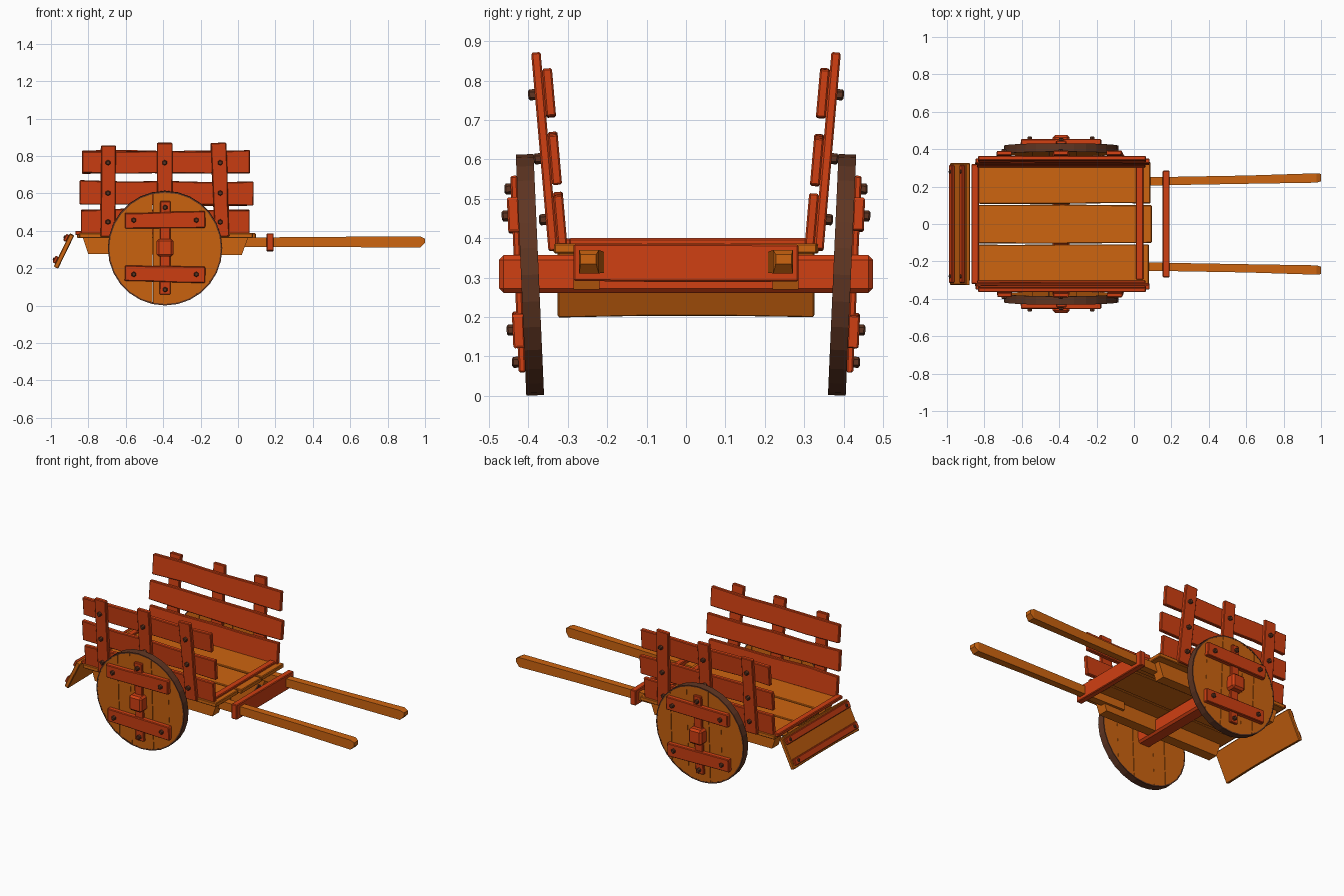
import bpy, bmesh, math, random
from mathutils import Matrix, Vector

if "Cube" in bpy.data.objects:
    bpy.data.objects.remove(bpy.data.objects["Cube"])

random.seed(4)


def material(name, rgb):
    m = bpy.data.materials.new(name)
    m.diffuse_color = (*rgb, 1)
    m.use_nodes = True
    m.node_tree.nodes["Principled BSDF"].inputs["Base Color"].default_value = m.diffuse_color
    return m


ORANGE = material("orange wood", (0.61, 0.128, 0.005))
RED = material("red wood", (0.63, 0.05, 0.006))
BROWN = material("dark brown", (0.115, 0.036, 0.016))
I = Matrix.Identity(4)


def finish(name, bm, mats, frame=I):
    bmesh.ops.transform(bm, matrix=frame, verts=bm.verts)
    bmesh.ops.recalc_face_normals(bm, faces=bm.faces)
    me = bpy.data.meshes.new(name)
    bm.to_mesh(me)
    bm.free()
    for m in mats:
        me.materials.append(m)
    ob = bpy.data.objects.new(name, me)
    bpy.context.collection.objects.link(ob)
    return ob


def box(name, size, loc, mat, frame=I, turn=0, axis='Y', cuts=0, wobble=0.0, bevel=0.004):
    """Block of wood; long boards can be cut crosswise and wobbled for a hand-hewn look."""
    bm = bmesh.new()
    bmesh.ops.create_cube(bm, size=1)
    bmesh.ops.scale(bm, vec=size, verts=bm.verts)
    long = max(range(3), key=lambda i: size[i])
    if bevel:
        edges = [e for e in bm.edges]
        bmesh.ops.bevel(bm, geom=edges, offset=bevel, segments=1, affect='EDGES')
    for k in range(1, cuts + 1):
        co, no = Vector(), Vector()
        co[long] = size[long] * (k / (cuts + 1) - 0.5)
        no[long] = 1
        bmesh.ops.bisect_plane(bm, geom=bm.verts[:] + bm.edges[:] + bm.faces[:],
                               plane_co=co, plane_no=no)
    if wobble:
        shift = {}
        wide = max((i for i in range(3) if i != long), key=lambda i: size[i])
        for v in bm.verts:
            key = (round(v.co[long] / size[long] * (cuts + 1)), v.co[wide] > 0)
            v.co[wide] += shift.setdefault(key, random.uniform(-wobble, wobble))
    local = Matrix.Translation(loc) @ Matrix.Rotation(math.radians(turn), 4, axis)
    return finish(name, bm, [mat], frame @ local)


def prism(name, pts, y, width, mat):
    """Side profile (x, z) extruded across y."""
    bm = bmesh.new()
    f = bm.faces.new([bm.verts.new((px, y - width / 2, pz)) for px, pz in pts])
    r = bmesh.ops.extrude_face_region(bm, geom=[f])
    vs = [g for g in r['geom'] if isinstance(g, bmesh.types.BMVert)]
    bmesh.ops.translate(bm, vec=(0, width, 0), verts=vs)
    return finish(name, bm, [mat])


def bolt(name, loc, frame, axis='X', radius=0.014, depth=0.03):
    bm = bmesh.new()
    bmesh.ops.create_cone(bm, cap_ends=True, segments=6, radius1=radius, radius2=radius, depth=depth)
    bmesh.ops.bevel(bm, geom=[e for e in bm.edges if abs(e.verts[0].co.z - e.verts[1].co.z) < 1e-4],
                    offset=0.004, segments=1, affect='EDGES')
    rot = Matrix.Rotation(math.pi / 2, 4, axis)
    return finish(name, bm, [BROWN], frame @ Matrix.Translation(loc) @ rot)


def wheel(name, frame, r=0.306, t=0.045):
    # iron tyre ring
    bm = bmesh.new()
    n = 28
    rings = [[bm.verts.new((rr * math.cos(a), yy, rr * math.sin(a)))
              for rr, yy in ((r, -t / 2), (r, t / 2), (r - 0.008, t / 2), (r - 0.008, -t / 2))]
             for a in (2 * math.pi * i / n for i in range(n))]
    for i in range(n):
        a, b = rings[i], rings[(i + 1) % n]
        for k in range(4):
            bm.faces.new((a[k], b[k], b[(k + 1) % 4], a[(k + 1) % 4]))
    finish(name + "_tyre", bm, [BROWN], frame)
    # vertical slats sliced from a disc
    edges = [-0.31, -0.15, -0.065, 0.085, 0.2, 0.31]
    for j in range(5):
        bm = bmesh.new()
        bmesh.ops.create_cone(bm, cap_ends=True, segments=n, radius1=r - 0.006, radius2=r - 0.006,
                              depth=t - 0.001 - 0.003 * (j % 2),
                              matrix=Matrix.Rotation(math.pi / 2, 4, 'X'))
        for x, sgn in ((edges[j] + 0.001, -1), (edges[j + 1] - 0.001, 1)):
            r_ = bmesh.ops.bisect_plane(bm, geom=bm.verts[:] + bm.edges[:] + bm.faces[:],
                                        plane_co=(x, 0, 0), plane_no=(sgn, 0, 0), clear_outer=True)
            cut = [g for g in r_['geom_cut'] if isinstance(g, bmesh.types.BMEdge)]
            if cut:
                bmesh.ops.holes_fill(bm, edges=cut)
        finish(f"{name}_slat_{j}", bm, [ORANGE], frame)


# bed planks, cross battens and axle
for i, (y, w, x0, x1) in enumerate(((-0.222, 0.225, -0.85, 0.08), (0, 0.205, -0.86, 0.095),
                                    (0.222, 0.225, -0.85, 0.088))):
    box(f"bed_plank_{i}", (x1 - x0, w, 0.026), ((x0 + x1) / 2, y, 0.374), ORANGE, cuts=3, wobble=0.002)
box("front_batten", (0.04, 0.61, 0.02), (0.03, 0.008, 0.39), RED)
box("rear_batten", (0.04, 0.64, 0.022), (-0.85, 0, 0.388), RED)
box("axle", (0.09, 0.95, 0.096), (-0.39, 0, 0.309), RED, bevel=0.012)
box("shaft_crossbar", (0.038, 0.57, 0.095), (0.172, 0, 0.338), RED, cuts=2, wobble=0.002)

for s, side in ((-1, "right"), (1, "left")):
    # under-bed rail and pull shaft
    prism(side + "_rail", ((-0.83, 0.365), (-0.80, 0.275), (0.02, 0.27), (0.055, 0.365)),
          s * 0.252, 0.066, ORANGE)
    bm = bmesh.new()
    loops = []
    for x, y, w, z0, z1 in ((-0.1, 0.225, 0.046, 0.312, 0.362), (0.2, 0.23, 0.044, 0.312, 0.365),
                            (0.6, 0.237, 0.044, 0.312, 0.368), (0.975, 0.246, 0.05, 0.31, 0.37),
                            (0.999, 0.248, 0.04, 0.335, 0.358)):
        loops.append([bm.verts.new((x, s * (y + dy * w / 2), z))
                      for dy, z in ((-1, z0), (1, z0), (1, z1), (-1, z1))])
    for a, b in zip(loops, loops[1:]):
        for k in range(4):
            bm.faces.new((a[k], a[(k + 1) % 4], b[(k + 1) % 4], b[k]))
    bm.faces.new(loops[0])
    bm.faces.new(loops[-1])
    finish(side + "_shaft", bm, [ORANGE])

    # side wall, leaning outward
    wall = Matrix.Translation((0, s * 0.325, 0.37)) @ Matrix.Rotation(math.radians(-5 * s), 4, 'X')
    for i, (x0, x1, z0, z1, turn) in enumerate(((-0.84, 0.062, 0.008, 0.143, 0),
                                               (-0.847, 0.083, 0.168, 0.293, 0.6),
                                               (-0.833, 0.064, 0.338, 0.458, 0))):
        box(f"{side}_wall_plank_{i}", (x1 - x0, 0.025, z1 - z0), ((x0 + x1) / 2, -s * 0.0125, (z0 + z1) / 2),
            RED, wall, turn=turn, cuts=3, wobble=0.005)
    for i, (x, top, turn) in enumerate(((-0.695, 0.488, 0.5), (-0.392, 0.503, 0), (-0.095, 0.503, -2.5))):
        box(f"{side}_wall_post_{i}", (0.08, 0.024, top), (x, s * 0.012, top / 2), RED, wall,
            turn=turn, cuts=2, wobble=0.003)
        for j, z in enumerate((0.08, 0.235, 0.398)):
            bolt(f"{side}_wall_bolt_{i}_{j}", (x, s * 0.026, z), wall)

    # wheel, leaning outward, with braces on its outer face
    hub = Matrix.Translation((-0.39, s * 0.396, 0.307)) @ Matrix.Rotation(math.radians(-2.5 * s), 4, 'X')
    wheel(side + "_wheel", hub)
    box(side + "_wheel_upright", (0.056, 0.018, 0.5), (0, s * 0.03, 0.003), RED, hub, cuts=2, wobble=0.003)
    for nm, z, turn in (("upper", 0.152, -0.5), ("lower", -0.138, 1.0)):
        box(f"{side}_wheel_{nm}_brace", (0.43, 0.03, 0.084), (0, s * 0.035, z), RED, hub,
            turn=turn, cuts=2, wobble=0.003)
        for k in (-1, 1):
            bolt(f"{side}_{nm}_brace_bolt_{k}", (k * 0.167, s * 0.05, z), hub)
    for k in (-1, 1):
        bolt(f"{side}_upright_bolt_{k}", (0, s * 0.04, k * 0.22), hub)

# hanging tailgate: local x faces outward, z runs up the board
gate = Matrix.Translation((-0.93, 0, 0.292)) @ Matrix.Rotation(math.radians(26), 4, 'Y')
box("tailgate", (0.026, 0.652, 0.195), (0, 0, 0), ORANGE, gate, cuts=2, wobble=0.003)
for nm, z in (("upper", 0.068), ("lower", -0.062)):
    box(f"tailgate_{nm}_strip", (0.018, 0.63, 0.04), (-0.02, 0, z), RED, gate)
    for k in (-1, 1):
        bolt(f"tailgate_{nm}_bolt_{k}", (-0.028, k * 0.28, z), gate, axis='Y', radius=0.011, depth=0.014)
